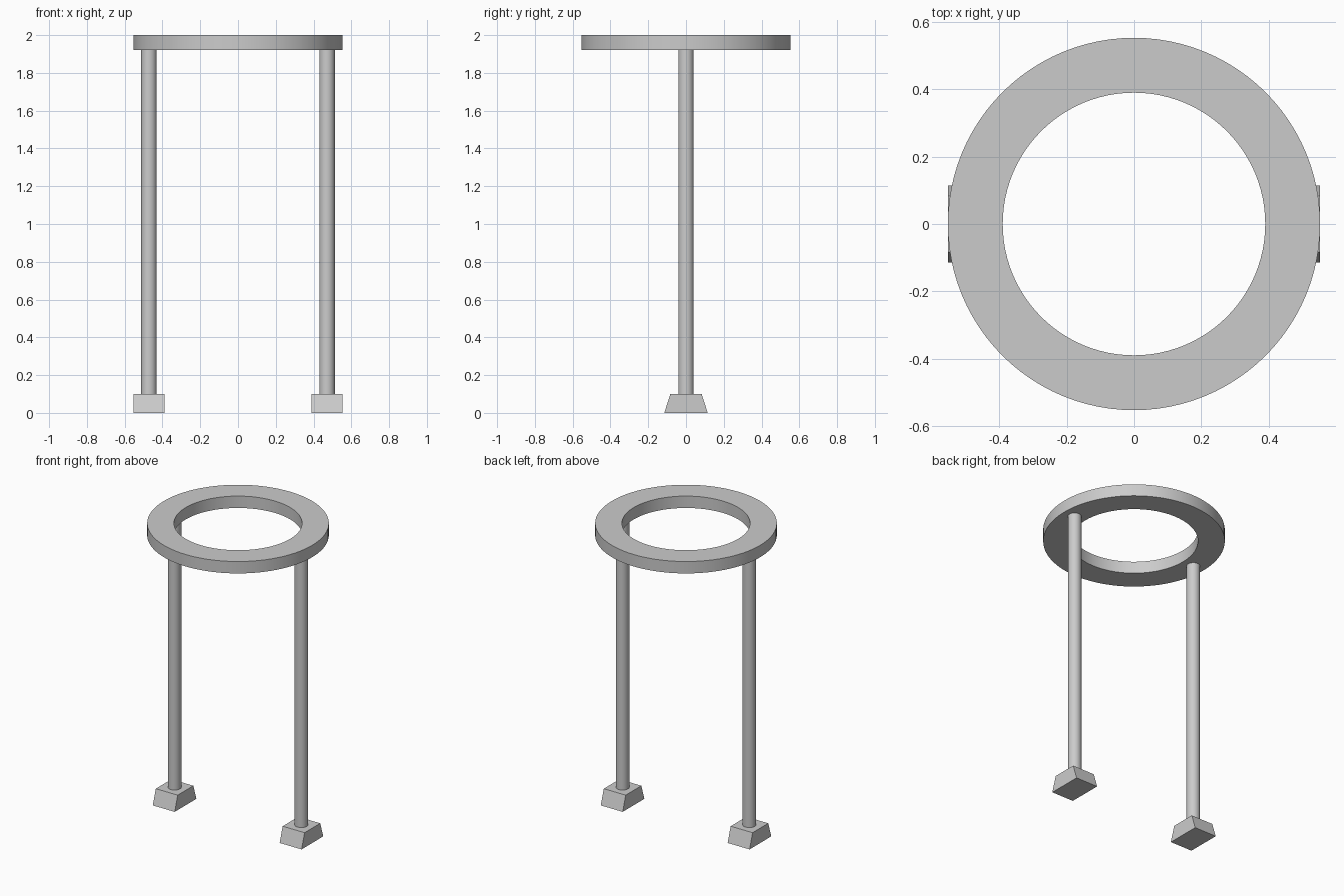
import bpy
import bmesh
import math

cube = bpy.data.objects.get("Cube")
if cube:
    bpy.data.objects.remove(cube, do_unlink=True)

# Single grey finish
grey = bpy.data.materials.new("light_grey")
grey.use_nodes = True
colour = (0.6, 0.6, 0.6, 1)
grey.diffuse_color = colour
grey.node_tree.nodes["Principled BSDF"].inputs["Base Color"].default_value = colour

HEIGHT = 2.0
RING_BOTTOM = 1.92
OUTER, INNER = 0.553, 0.39
LEG_X = (OUTER + INNER) / 2
LEG_RADIUS = 0.041
FOOT_HEIGHT = 0.1
FOOT_WIDTH = OUTER - INNER


def add_object(name, bm, smooth=False):
    """Turn a bmesh into a finished, coloured object."""
    bmesh.ops.recalc_face_normals(bm, faces=bm.faces)
    mesh = bpy.data.meshes.new(name)
    bm.to_mesh(mesh)
    bm.free()
    mesh.materials.append(grey)
    obj = bpy.data.objects.new(name, mesh)
    bpy.context.collection.objects.link(obj)
    if smooth:
        bpy.ops.object.select_all(action="DESELECT")
        obj.select_set(True)
        bpy.context.view_layer.objects.active = obj
        bpy.ops.object.shade_smooth_by_angle(angle=math.radians(30))
    return obj


def make_ring():
    """Spin a rectangular section around the vertical axis."""
    bm = bmesh.new()
    corners = [(INNER, RING_BOTTOM), (OUTER, RING_BOTTOM),
               (OUTER, HEIGHT), (INNER, HEIGHT)]
    verts = [bm.verts.new((r, 0, z)) for r, z in corners]
    edges = [bm.edges.new((verts[i - 1], verts[i])) for i in range(len(verts))]
    bmesh.ops.spin(bm, geom=verts + edges, axis=(0, 0, 1), cent=(0, 0, 0),
                   angle=math.tau, steps=96, use_merge=True)
    bmesh.ops.remove_doubles(bm, verts=bm.verts, dist=0.0001)
    return add_object("top_ring", bm, smooth=True)


def make_leg(side, x):
    """Round post from the foot to the underside of the ring."""
    bm = bmesh.new()
    bmesh.ops.create_cone(bm, cap_ends=True, segments=32, radius1=LEG_RADIUS,
                          radius2=LEG_RADIUS, depth=RING_BOTTOM - FOOT_HEIGHT)
    leg = add_object(side + "_leg", bm, smooth=True)
    leg.location = (x, 0, (RING_BOTTOM + FOOT_HEIGHT) / 2)


def make_foot(side, x):
    """Block that narrows front to back towards its top."""
    bm = bmesh.new()
    bmesh.ops.create_cube(bm, size=1)
    for v in bm.verts:
        depth = 0.166 if v.co.z > 0 else 0.23
        v.co.x *= FOOT_WIDTH
        v.co.y *= depth
        v.co.z *= FOOT_HEIGHT
    foot = add_object(side + "_foot", bm)
    foot.location = (x, 0, FOOT_HEIGHT / 2)


make_ring()
for side, sign in (("left", 1), ("right", -1)):
    make_leg(side, sign * LEG_X)
    make_foot(side, sign * LEG_X)
